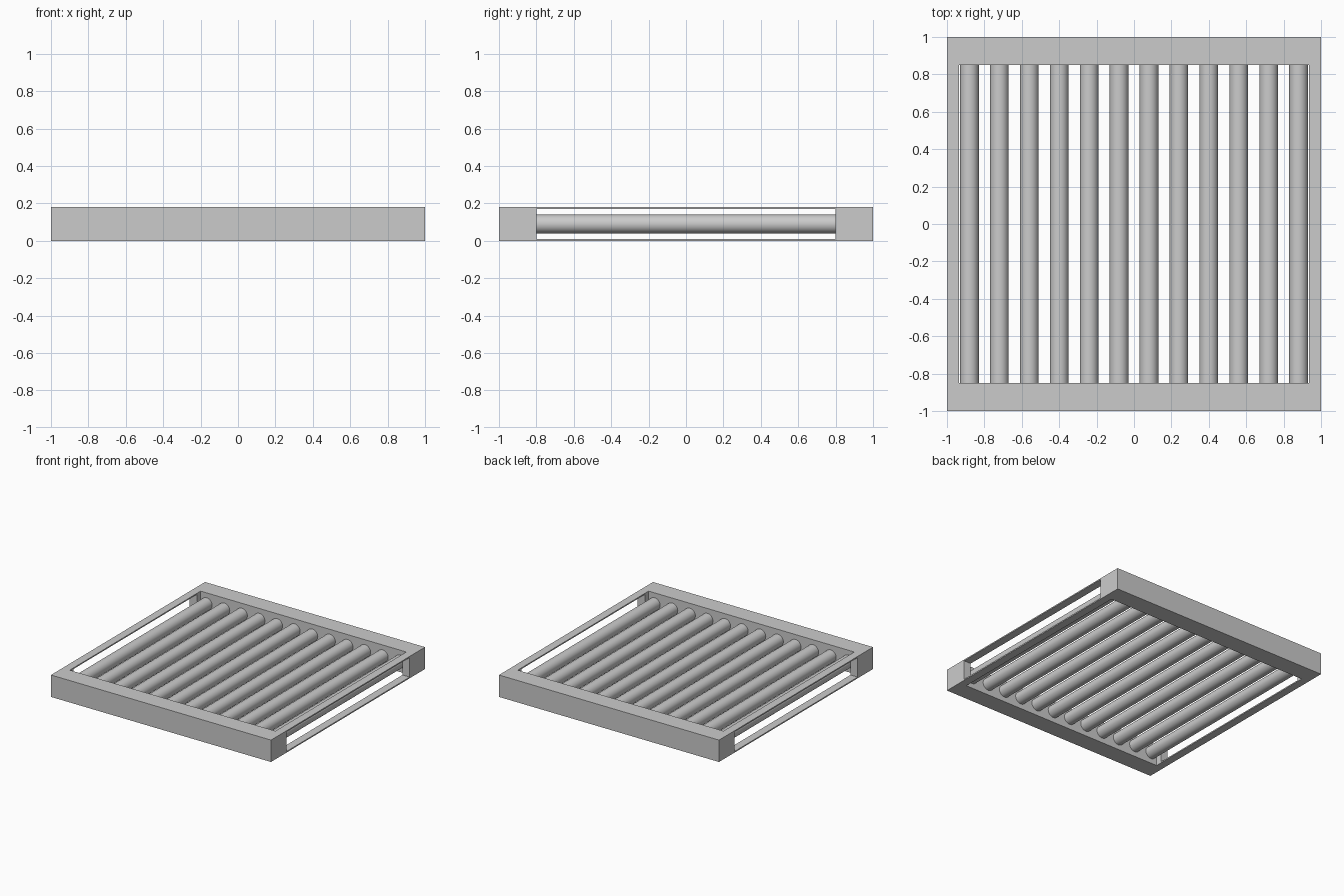
import bpy
import math

cube = bpy.data.objects.get("Cube")
if cube:
    bpy.data.objects.remove(cube, do_unlink=True)

HEIGHT = 0.18
INNER_X, INNER_Y = 0.935, 0.85
POST_Y = 0.8
PLATE = 0.01

grey = bpy.data.materials.new("light grey")
grey.use_nodes = True
COLOUR = (0.6, 0.6, 0.6, 1)
grey.diffuse_color = COLOUR
grey.node_tree.nodes["Principled BSDF"].inputs["Base Color"].default_value = COLOUR


def box(name, low, high):
    centre = [(a + b) / 2 for a, b in zip(low, high)]
    bpy.ops.mesh.primitive_cube_add(size=1, location=centre)
    obj = bpy.context.object
    obj.name = name
    obj.scale = [b - a for a, b in zip(low, high)]
    bpy.ops.object.transform_apply(location=True, rotation=False, scale=True)
    obj.data.materials.append(grey)
    return obj


def cut(target, cutter):
    cutter.hide_render = True
    mod = target.modifiers.new("cut", "BOOLEAN")
    mod.operation = "DIFFERENCE"
    mod.solver = "EXACT"
    mod.object = cutter
    bpy.context.view_layer.objects.active = target
    bpy.ops.object.modifier_apply(modifier=mod.name)
    bpy.data.objects.remove(cutter, do_unlink=True)


# Frame: a slab with an open middle and a long window through both sides
frame = box("frame", (-1, -1, 0), (1, 1, HEIGHT))
cut(frame, box("middle_cutter", (-INNER_X, -INNER_Y, -1), (INNER_X, INNER_Y, 1)))
cut(frame, box("window_cutter", (-2, -POST_Y, PLATE), (2, POST_Y, HEIGHT - PLATE)))

# Rollers: a row of smooth bars between the front and back beams
COUNT, SPACING = 12, 0.16
for i in range(COUNT):
    x = (i - (COUNT - 1) / 2) * SPACING
    bpy.ops.mesh.primitive_cylinder_add(
        vertices=48, radius=0.05, depth=2 * INNER_Y,
        location=(x, 0, HEIGHT / 2), rotation=(math.pi / 2, 0, 0))
    roller = bpy.context.object
    roller.name = f"roller_{i + 1}"
    roller.data.materials.append(grey)
    bpy.ops.object.shade_smooth_by_angle()
